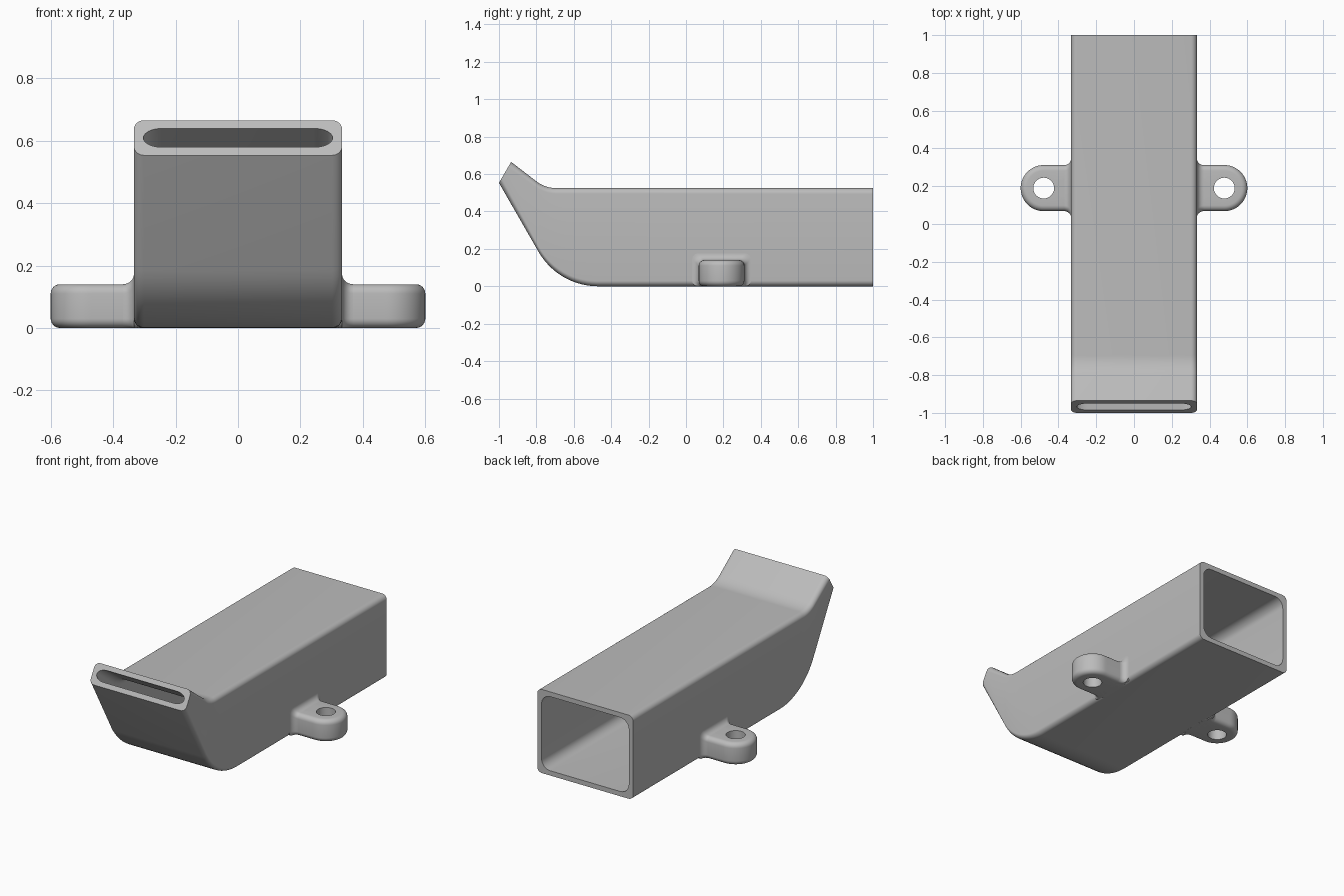
import bpy
import bmesh
from math import sin, cos, tan, pi, radians, sqrt
from mathutils import Vector

if "Cube" in bpy.data.objects:
    bpy.data.objects.remove(bpy.data.objects["Cube"])

grey = bpy.data.materials.new("plain grey")
grey.use_nodes = True
colour = (0.5, 0.5, 0.5, 1)
grey.diffuse_color = colour
grey.node_tree.nodes["Principled BSDF"].inputs["Base Color"].default_value = colour


def loft(name, rings, closed):
    """Join rings of points; either loop back to the first ring or cap the ends."""
    bm = bmesh.new()
    loops = [[bm.verts.new(p) for p in ring] for ring in rings]
    pairs = list(zip(loops, loops[1:]))
    if closed:
        pairs.append((loops[-1], loops[0]))
    else:
        bm.faces.new(loops[0])
        bm.faces.new(loops[-1])
    n = len(loops[0])
    for a, b in pairs:
        for i in range(n):
            j = (i + 1) % n
            bm.faces.new((a[i], a[j], b[j], b[i]))
    bmesh.ops.recalc_face_normals(bm, faces=bm.faces)
    mesh = bpy.data.meshes.new(name)
    bm.to_mesh(mesh)
    bm.free()
    obj = bpy.data.objects.new(name, mesh)
    bpy.context.collection.objects.link(obj)
    mesh.materials.append(grey)
    bpy.ops.object.select_all(action='DESELECT')
    obj.select_set(True)
    bpy.context.view_layer.objects.active = obj
    bpy.ops.object.shade_smooth_by_angle(angle=radians(35))
    return obj


def rounded_rect(half, low, high, r, steps=8):
    """Rounded rectangle as (u, v) pairs, centred on u = 0."""
    rv = min(r, (high - low) / 2 - 0.0005)
    corners = [(half - r, high - rv), (r - half, high - rv),
               (r - half, low + rv), (half - r, low + rv)]
    points = []
    for q, (cu, cv) in enumerate(corners):
        for k in range(steps + 1):
            t = (q + k / steps) * pi / 2
            points.append((cu + r * cos(t), cv + rv * sin(t)))
    return points


def bend(start, z, reach, angle, steps=14):
    """Arc in the side plane that turns upward from the level, heading forward."""
    radius = reach / tan(angle / 2)
    return [Vector((0, start - radius * sin(angle * k / steps),
                    z + radius * (1 - cos(angle * k / steps))))
            for k in range(steps + 1)]


# Duct: floor and roof lines, joined by rounded sections, hollow inside
WALL, HALF = 0.03, 0.333
floor = [Vector((0, 1, 0))] + bend(-0.47, 0, 0.212, radians(60)) + [Vector((0, -1, 0.553))]
roof = [Vector((0, 1, 0.525))] + bend(-0.695, 0.525, 0.057, radians(37)) + [Vector((0, -0.935, 0.665))]


def section(low, high, inset, r):
    axis = (high - low).normalized()
    size = (high - low).length
    return [low + axis * v + Vector((u, 0, 0))
            for u, v in rounded_rect(HALF - inset, inset, size - inset, r)]


outer = [section(a, b, 0, 0.032) for a, b in zip(floor, roof)]
inner = [section(a, b, WALL, 0.06) for a, b in zip(floor, roof)]
loft("duct", outer + inner[::-1], True)

# Mounting lugs: rounded tab with a bolt hole, plus a fillet against the wall
CX, CY, R, TOP, EDGE, HOLE = 0.478, 0.19, 0.122, 0.14, 0.03, 0.055
ROOT = 0.307
N = 72


def lug_outline(inset, z, side):
    r = R - inset
    ring = []
    for i in range(N):
        c, s = cos(2 * pi * i / N), sin(2 * pi * i / N)
        d = r
        if c < -1e-6:
            d = min(r / max(abs(s), 1e-6), (CX - ROOT) / -c)
        ring.append((side * (CX + d * c), CY + d * s, z))
    return ring


def hole_ring(z, side):
    return [(side * (CX + HOLE * cos(2 * pi * i / N)), CY + HOLE * sin(2 * pi * i / N), z)
            for i in range(N)]


for side, word in ((1, "left"), (-1, "right")):
    rings = [hole_ring(0, side)]
    for q, middle in ((0, EDGE), (1, TOP - EDGE)):
        for k in range(7):
            t = (k / 6 - 1 + q) * pi / 2
            rings.append(lug_outline(EDGE * (1 - cos(t)), middle + EDGE * sin(t), side))
    rings.append(hole_ring(TOP, side))
    loft(word + "_lug", rings, True)

    FILLET = 0.035
    collar = []
    for k in range(-1, 9):
        t = max(k, 0) / 8 * pi / 2
        x = HALF + FILLET * (1 - cos(t)) if k >= 0 else HALF - 0.012
        grow = FILLET * (1 - sin(t))
        collar.append([(side * x, CY + u, v)
                       for u, v in rounded_rect(R + grow, 0, TOP + grow, EDGE)])
    loft(word + "_lug_fillet", collar, False)
